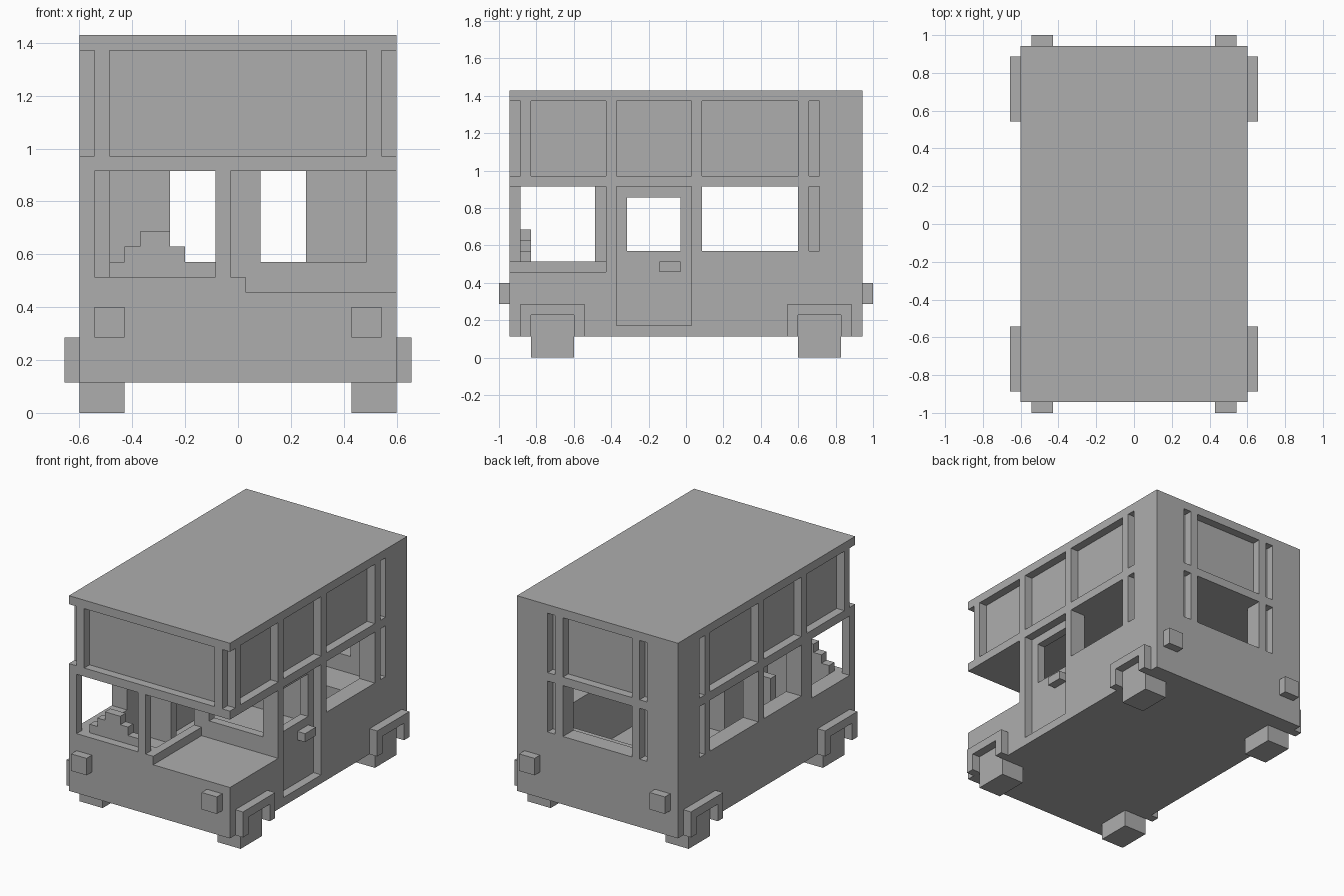
import bpy
import bmesh
from mathutils import Vector

if "Cube" in bpy.data.objects:
    bpy.data.objects.remove(bpy.data.objects["Cube"])

U = 2 / 35                     # one block
W, L, ROOF = 21, 33, 25        # body size in blocks

grey = bpy.data.materials.new("plain_grey")
grey.use_nodes = True
grey.diffuse_color = (0.42, 0.42, 0.42, 1)
grey.node_tree.nodes["Principled BSDF"].inputs["Base Color"].default_value = grey.diffuse_color


def box(name, xs, ys, zs):
    """Box from block ranges, counted from the right front corner of the body."""
    lo = Vector((xs[0] - W / 2, ys[0] - L / 2, zs[0])) * U
    hi = Vector((xs[1] - W / 2, ys[1] - L / 2, zs[1])) * U
    bm = bmesh.new()
    bmesh.ops.create_cube(bm, size=1)
    for v in bm.verts:
        v.co = Vector([(a + b) / 2 + c * (b - a) for a, b, c in zip(lo, hi, v.co)])
    mesh = bpy.data.meshes.new(name)
    bm.to_mesh(mesh)
    bm.free()
    mesh.materials.append(grey)
    ob = bpy.data.objects.new(name, mesh)
    bpy.context.collection.objects.link(ob)
    return ob


body = box("body", (0, W), (0, L), (2, ROOF))


def cut(xs, ys, zs):
    """Carve one box out of the body."""
    cutter = box("cutter", xs, ys, zs)
    cutter.hide_render = True
    mod = body.modifiers.new("cut", "BOOLEAN")
    mod.operation = "DIFFERENCE"
    mod.solver = "EXACT"
    mod.object = cutter
    deps = bpy.context.evaluated_depsgraph_get()
    mesh = bpy.data.meshes.new_from_object(body.evaluated_get(deps))
    body.modifiers.clear()
    body.data = mesh
    bpy.data.objects.remove(cutter)


LOW, HIGH = (10, 16), (17, 24)      # heights of lower and upper window rows

# Cabin and driver bay
cut((2, 19), (10, 31), (3, 16))
cut((2, 10), (2, 11), (3, 16))

# Open bonnet on the left half, with a low ridge beside it
cut((10, 22), (-1, 9), (9, 16))
cut((11, 22), (-1, 9), (8, 10))
cut((12, 19), (8, 11), LOW)

# Driver windows, front and right
cut((1, 9), (-1, 1.5), (9, 16))
cut((1, 10.5), (1, 3), (9, 16))
cut((-1, 3), (1, 8), (9, 16))

# Cabin windows
cut((-1, 3), (10, 17), LOW)
cut((-1, 3), (18, 27), LOW)
cut((18, 22), (18, 27), LOW)
cut((6, 15), (30, 34), LOW)

# Recessed door with its window
cut((20, 22), (10, 17), (3, 16))
cut((18, 22), (11, 16), (10, 15))

# Sunken panels and slits on both sides
for xs in ((-1, 1), (20, 22)):
    cut(xs, (28, 29), LOW)
    for ys in ((2, 9), (10, 17), (18, 27), (28, 29)):
        cut(xs, ys, HIGH)
    cut(xs, (-1, 1), HIGH)          # front corner notch

# Sunken panels and slits on front and back
cut((2, 19), (-1, 1), HIGH)
cut((6, 15), (32, 34), HIGH)
for xs in ((4, 5), (16, 17)):
    cut(xs, (32, 34), LOW)
    cut(xs, (32, 34), HIGH)

# Wheels, arches and lamps
for side, x0, x1 in (("right", 0, 3), ("left", 18, 21)):
    fx = (-1, 0) if side == "right" else (21, 22)
    lx = (1, 3) if side == "right" else (18, 20)
    for end, y in (("front", 1), ("rear", 26)):
        tag = end + "_" + side
        box("wheel_" + tag, (x0, x1), (y + 1, y + 5), (0, 2))
        box("arch_top_" + tag, fx, (y, y + 6), (4, 5))
        box("arch_fore_" + tag, fx, (y, y + 1), (2, 4))
        box("arch_aft_" + tag, fx, (y + 5, y + 6), (2, 4))
        ly = (-1, 0) if end == "front" else (L, L + 1)
        box("lamp_" + tag, lx, ly, (5, 7))

# Door handle
box("door_handle", (20, 21), (14, 16), (8, 9))

# Stepped pile on the front sill
for i, xs in enumerate(((2, 9), (3, 7), (4, 6))):
    box("sill_step_%d" % (i + 1), xs, (1, 2), (9 + i, 10 + i))

# Seats
box("driver_seat_back", (4, 7), (9, 10), (3, 11))
box("driver_seat", (4, 7), (6, 9), (3, 6))
box("rear_bench", (2, 19), (27, 31), (3, 8))
